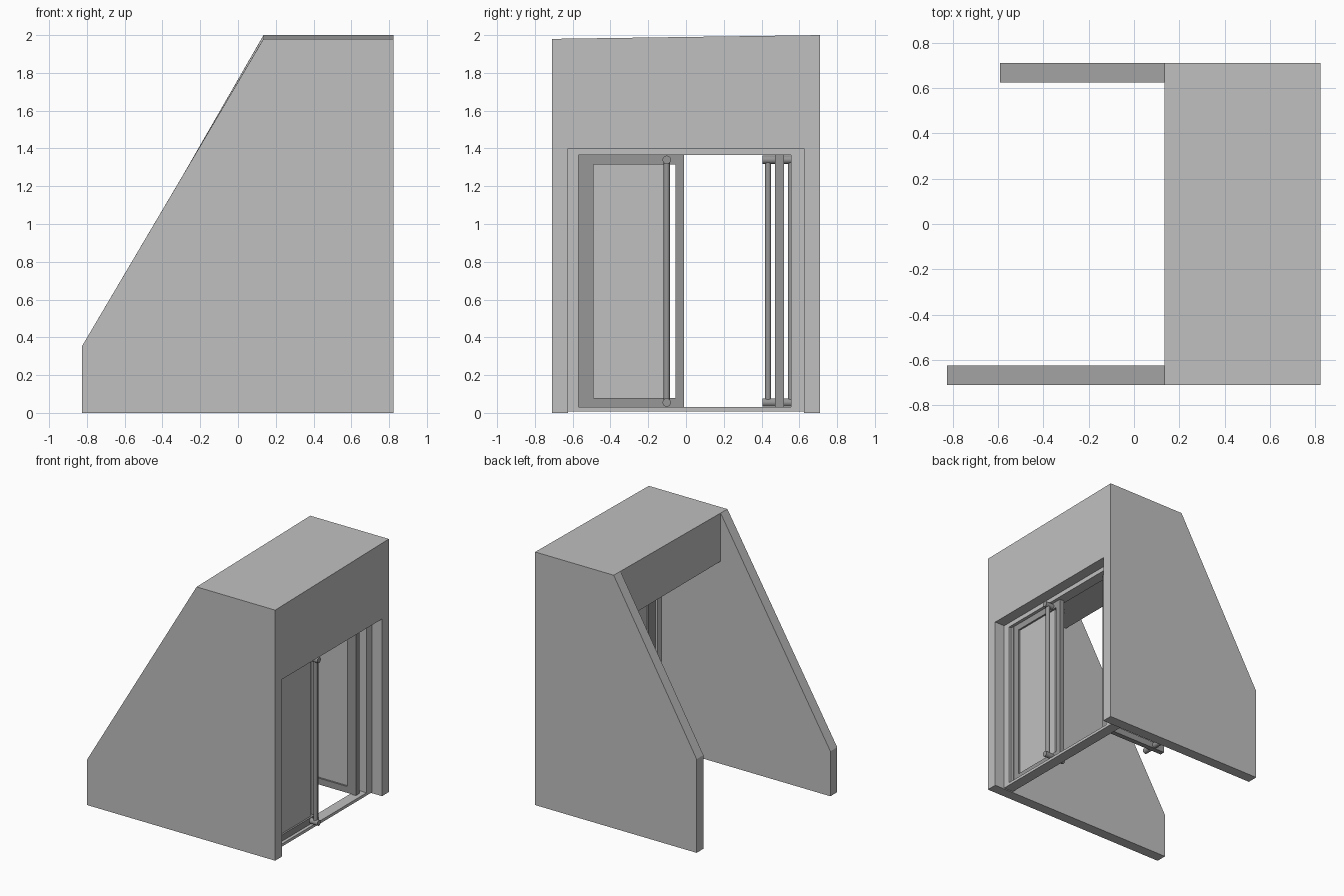
import bpy, bmesh
from mathutils import Vector

if "Cube" in bpy.data.objects:
    bpy.data.objects.remove(bpy.data.objects["Cube"], do_unlink=True)


def material(name, value):
    m = bpy.data.materials.new(name)
    m.use_nodes = True
    colour = (value, value, value, 1)
    m.diffuse_color = colour
    m.node_tree.nodes["Principled BSDF"].inputs["Base Color"].default_value = colour
    return m


LIGHT = material("light_grey", 0.53)
DARK = material("dark_grey", 0.31)


def finish(name, bm, mat):
    bmesh.ops.recalc_face_normals(bm, faces=bm.faces)
    mesh = bpy.data.meshes.new(name)
    bm.to_mesh(mesh)
    bm.free()
    mesh.materials.append(mat)
    ob = bpy.data.objects.new(name, mesh)
    bpy.context.collection.objects.link(ob)
    return ob


def prism(name, y0, profile0, y1, profile1, mat=LIGHT):
    """Solid between two x-z outlines placed at y0 and y1."""
    bm = bmesh.new()
    a = [bm.verts.new((x, y0, z)) for x, z in profile0]
    b = [bm.verts.new((x, y1, z)) for x, z in profile1]
    bm.faces.new(a)
    bm.faces.new(b)
    for i in range(len(a)):
        j = (i + 1) % len(a)
        bm.faces.new((a[i], a[j], b[j], b[i]))
    return finish(name, bm, mat)


def box(name, xs, ys, zs, mat=LIGHT):
    outline = [(xs[0], zs[0]), (xs[1], zs[0]), (xs[1], zs[1]), (xs[0], zs[1])]
    return prism(name, ys[0], outline, ys[1], outline, mat)


def rod(name, start, end, radius, mat=DARK):
    start, end = Vector(start), Vector(end)
    axis = end - start
    bm = bmesh.new()
    bmesh.ops.create_cone(bm, cap_ends=True, segments=20, radius1=radius,
                          radius2=radius, depth=axis.length)
    bm.transform(axis.to_track_quat("Z", "Y").to_matrix().to_4x4())
    bmesh.ops.translate(bm, verts=bm.verts, vec=(start + end) / 2)
    ob = finish(name, bm, mat)
    bpy.ops.object.select_all(action="DESELECT")
    ob.select_set(True)
    bpy.context.view_layer.objects.active = ob
    bpy.ops.object.shade_smooth_by_angle()


FRONT, RIDGE = 0.822, 0.135     # entrance plane and rear edge of the roof
OUT, INN = 0.71, 0.625          # outer and inner faces of the side walls


def roof_z(y):
    return 1.99 + 0.01 * y / OUT


# Sloping side walls
def wall(name, y0, y1, low):
    def outline(y):
        return [(low[0], 0), (FRONT, 0), (FRONT, roof_z(y)),
                (RIDGE, roof_z(y)), low]
    prism(name, y0, outline(y0), y1, outline(y1))


wall("near_side_wall", -OUT, -INN, (-0.825, 0.355))
wall("far_side_wall", INN, OUT, (-0.59, 0.74))


# Roof block with a deeper header over the entrance
def roof_outline(y):
    return [(FRONT, 1.4), (FRONT, roof_z(y)), (RIDGE, roof_z(y)),
            (RIDGE, 1.6), (0.64, 1.6), (0.64, 1.4)]


prism("roof_and_header", -INN, roof_outline(-INN), INN, roof_outline(INN))

# Fixed door frame
FRAME_X = (0.65, 0.735)
box("frame_head", FRAME_X, (-INN, INN), (1.365, 1.4))
box("frame_sill", FRAME_X, (-INN, INN), (0.008, 0.03))
box("frame_left_jamb", FRAME_X, (-INN, -0.57), (0.03, 1.365))
box("frame_right_jamb", FRAME_X, (0.555, INN), (0.03, 1.365))


# Door leaf: u runs from the hinge, w points outward from the leaf
def leaf(prefix, place):
    def panel(name, u, w, z, mat=DARK):
        a, b = place(u[0], w[0]), place(u[1], w[1])
        box(prefix + name, sorted((a[0], b[0])), sorted((a[1], b[1])), z, mat)

    thick = (-0.02, 0.02)
    panel("hinge_stile", (0, 0.08), thick, (0.03, 1.365))
    panel("hinge_post", (0, 0.028), (-0.024, 0.024), (0.03, 1.365))
    panel("meeting_stile", (0.515, 0.56), thick, (0.03, 1.365))
    panel("top_rail", (0.08, 0.515), thick, (1.315, 1.365))
    panel("bottom_rail", (0.08, 0.515), thick, (0.03, 0.08))
    panel("pane", (0.08, 0.485), (-0.006, 0.006), (0.08, 1.315), LIGHT)

    # Full height pull bars on both faces, joined by through bolts
    u = 0.468
    for side, w in (("outer", 0.06), ("inner", -0.06)):
        rod(prefix + side + "_pull_bar", (*place(u, w), 0.04),
            (*place(u, w), 1.355), 0.016)
    for end, z in (("lower", 0.055), ("upper", 1.34)):
        rod(prefix + end + "_bar_bolt", (*place(u, -0.09), z),
            (*place(u, 0.09), z), 0.022)


leaf("closed_leaf_", lambda u, w: (0.69 + w, -0.57 + u))
leaf("open_leaf_", lambda u, w: (0.70 - u, 0.495 - w))
